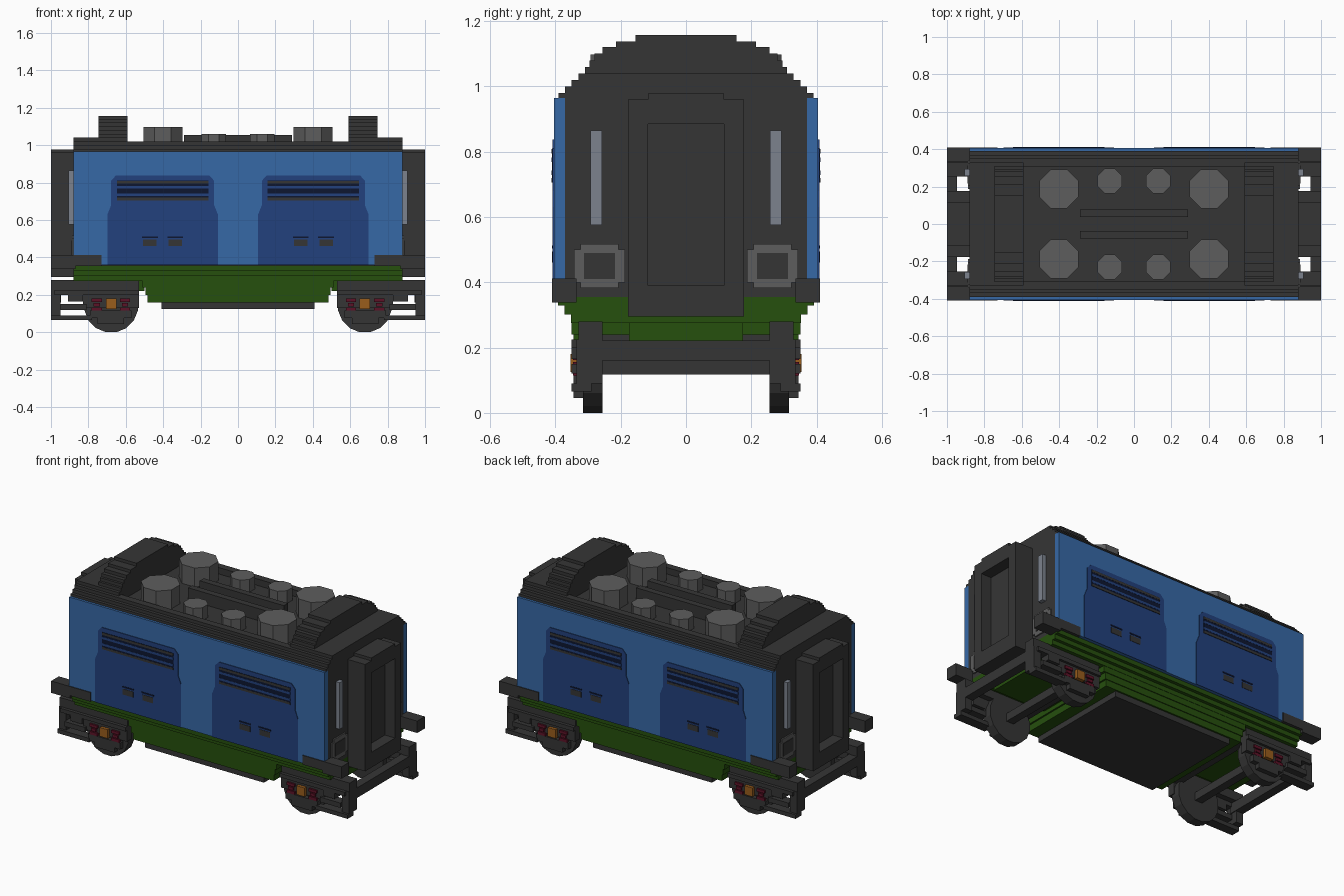
import bpy, bmesh, math
from mathutils import Matrix

cube = bpy.data.objects.get("Cube")
if cube:
    bpy.data.objects.remove(cube, do_unlink=True)


def colour(name, rgb):
    m = bpy.data.materials.new(name)
    m.use_nodes = True
    m.diffuse_color = (*rgb, 1)
    m.node_tree.nodes["Principled BSDF"].inputs["Base Color"].default_value = (*rgb, 1)
    return m


CHARCOAL = colour("charcoal", (0.036, 0.036, 0.036))
GREY = colour("mid grey", (0.11, 0.11, 0.11))
BLUE = colour("blue", (0.037, 0.14, 0.38))
NAVY = colour("navy", (0.016, 0.052, 0.205))
INK = colour("dark navy", (0.004, 0.008, 0.03))
GREEN = colour("green", (0.019, 0.08, 0.004))
SILVER = colour("silver", (0.2, 0.225, 0.27))
ORANGE = colour("orange", (0.32, 0.11, 0.012))
RED = colour("dark red", (0.11, 0.006, 0.02))
BOTH = (-1, 1)


def finish(name, bm, mat):
    bmesh.ops.recalc_face_normals(bm, faces=bm.faces)
    me = bpy.data.meshes.new(name)
    bm.to_mesh(me)
    bm.free()
    me.materials.append(mat)
    ob = bpy.data.objects.new(name, me)
    bpy.context.scene.collection.objects.link(ob)
    return ob


def boxes(name, mat, spans, mx=False, my=False):
    """Join boxes (x0, x1, y0, y1, z0, z1) in one object, mirrored if asked."""
    bm = bmesh.new()
    for x0, x1, y0, y1, z0, z1 in spans:
        for sx in BOTH if mx else (1,):
            for sy in BOTH if my else (1,):
                centre = Matrix.Translation((sx * (x0 + x1) / 2, sy * (y0 + y1) / 2, (z0 + z1) / 2))
                size = Matrix.Diagonal((x1 - x0, y1 - y0, z1 - z0, 1))
                bmesh.ops.create_cube(bm, size=1, matrix=centre @ size)
    return finish(name, bm, mat)


def layers(x0, x1, z, steps):
    """Stack of full-width slabs; each step is (half width, top)."""
    out = []
    for w, top in steps:
        out.append((x0, x1, -w, w, z, top))
        z = top
    return out


def drum(name, mat, centre, r, h, sides, axis="Z"):
    bm = bmesh.new()
    turn = Matrix.Rotation(math.pi / 2, 4, "X") if axis == "Y" else Matrix()
    spin = Matrix.Rotation(math.pi / sides, 4, "Z")
    bmesh.ops.create_cone(bm, cap_ends=True, segments=sides, radius1=r, radius2=r, depth=h,
                          matrix=Matrix.Translation(centre) @ turn @ spin)
    return finish(name, bm, mat)


def plate(name, mat, outline, y0, y1):
    """Extrude an x-z outline along y."""
    bm = bmesh.new()
    face = bm.faces.new([bm.verts.new((x, y0, z)) for x, z in outline])
    ext = bmesh.ops.extrude_face_region(bm, geom=[face])
    bmesh.ops.translate(bm, vec=(0, y1 - y0, 0),
                        verts=[v for v in ext["geom"] if isinstance(v, bmesh.types.BMVert)])
    return finish(name, bm, mat)


# Body shell and side walls
boxes("body_core", CHARCOAL, [(-0.88, 0.88, -0.37, 0.37, 0.355, 0.965)])
boxes("side_wall", BLUE, [(-0.88, 0.88, 0.37, 0.405, 0.36, 0.965)], my=True)

# Stepped roof with a sunken deck in the middle
rim = [(0.39, 0.98), (0.37, 1.0), (0.35, 1.02)]
boxes("roof_deck", CHARCOAL, [(-0.88, 0.88, -0.39, 0.39, 0.965, 0.98)])
boxes("roof_rails", CHARCOAL, [(-0.59, 0.59, 0.305, 0.37, 0.98, 1.0),
                               (-0.59, 0.59, 0.305, 0.35, 1.0, 1.02)], my=True)
boxes("roof_ends", CHARCOAL, layers(0.59, 0.88, 0.965, rim + [(0.33, 1.04)]), mx=True)
boxes("roof_humps", CHARCOAL, layers(0.59, 0.745, 1.04, [
    (0.31, 1.06), (0.295, 1.08), (0.28, 1.1), (0.255, 1.12), (0.215, 1.138), (0.155, 1.157)]), mx=True)
boxes("roof_bars", CHARCOAL, [(-0.29, 0.29, 0.037, 0.077, 0.98, 1.055)], my=True)
for sx in BOTH:
    for sy in BOTH:
        drum("large_fan", GREY, (sx * 0.402, sy * 0.188, 1.038), 0.113, 0.12, 8)
        drum("small_fan", GREY, (sx * 0.13, sy * 0.23, 1.02), 0.071, 0.08, 8)

# Dark side panels, with vents and latches
half = [(0.295, 0.36), (0.295, 0.63), (0.275, 0.68), (0.275, 0.81), (0.25, 0.838)]
for sx in BOTH:
    c = sx * 0.403
    outline = [(c + x, z) for x, z in half] + [(c - x, z) for x, z in reversed(half)]
    for sy in BOTH:
        plate("side_panel", NAVY, outline, sy * 0.4, sy * 0.409)
        y0, y1 = sorted((sy * 0.4, sy * 0.411))
        y2 = y0 - 0.001 if sy < 0 else y0
        y3 = y1 + 0.001 if sy > 0 else y1
        boxes("vent_slots", INK, [(c - 0.245, c + 0.245, y0, y1, 0.705, 0.81)])
        boxes("vent_slats", NAVY, [(c - 0.245, c + 0.245, y2, y3, z, z + 0.014)
                                   for z in (0.728, 0.768)])
        boxes("vent_lips", CHARCOAL, [(c - 0.245, c + 0.245, y2, y3, z, z + 0.014)
                                      for z in (0.705, 0.794)])
        boxes("latches", CHARCOAL, [(c + d - 0.036, c + d + 0.036, y0, y1, 0.46, 0.495)
                                    for d in (-0.068, 0.068)])
        boxes("latch_tops", INK, [(c + d - 0.042, c + d + 0.042, y0, y1, 0.503, 0.512)
                                  for d in (-0.068, 0.068)])

# End gangways: frame around a recessed door
boxes("gangway_frame", CHARCOAL, [
    (0.88, 1.0, 0.117, 0.177, 0.295, 0.96),
    (0.88, 1.0, -0.177, -0.117, 0.295, 0.96),
    (0.88, 1.0, -0.117, 0.117, 0.885, 0.978),
    (0.88, 1.0, -0.117, 0.117, 0.295, 0.39),
    (0.88, 0.93, -0.117, 0.117, 0.39, 0.885)], mx=True)

# End lamps and lower grey sockets
boxes("end_light_strip", SILVER, [(0.88, 0.905, 0.257, 0.293, 0.575, 0.865)], mx=True, my=True)
boxes("end_socket", GREY, [(0.88, 0.888, 0.187, 0.343, 0.4, 0.5),
                           (0.88, 0.888, 0.207, 0.323, 0.382, 0.518)], mx=True, my=True)
boxes("socket_hole", CHARCOAL, [(0.88, 0.891, 0.217, 0.313, 0.41, 0.49)], mx=True, my=True)

# Corner steps
boxes("corner_step", CHARCOAL, [(0.73, 0.89, 0.36, 0.41, 0.355, 0.412),
                                (0.87, 1.0, 0.335, 0.41, 0.338, 0.412)], mx=True, my=True)

# Green underframe and belly, stepping inward
boxes("underframe", GREEN, [(-0.88, 0.88, -w, w, z, z + 0.027)
                            for w, z in ((0.352, 0.275), (0.372, 0.302), (0.392, 0.329))])
boxes("belly", GREEN, [(-x, x, -w, w, z, z + 0.04)
                       for x, w, z in ((0.51, 0.35, 0.24), (0.495, 0.345, 0.2), (0.485, 0.34, 0.16))])
boxes("belly_plate", CHARCOAL, [(-0.41, 0.41, -0.33, 0.33, 0.125, 0.16)])
boxes("bogie_pivot", GREEN, [(0.5, 0.86, -0.175, 0.175, 0.22, 0.28)], mx=True)

# Bogies: side frames, cross beams, springs and axle boxes
boxes("bogie_side_frame", CHARCOAL, [
    (0.53, 1.0, 0.255, 0.33, 0.225, 0.28),
    (0.53, 0.98, 0.29, 0.35, 0.2, 0.225),
    (0.53, 0.83, 0.29, 0.335, 0.13, 0.2),
    (0.57, 0.79, 0.29, 0.345, 0.075, 0.115),
    (0.61, 0.75, 0.29, 0.345, 0.045, 0.075),
    (0.83, 0.91, 0.29, 0.35, 0.165, 0.2),
    (0.81, 0.95, 0.29, 0.35, 0.12, 0.15),
    (0.78, 1.0, 0.29, 0.35, 0.065, 0.09),
    (0.95, 1.0, 0.255, 0.335, 0.09, 0.225)], mx=True, my=True)
boxes("bogie_cross_beams", CHARCOAL, [(0.945, 1.0, -0.3, 0.3, 0.16, 0.222),
                                      (0.53, 0.57, -0.3, 0.3, 0.2, 0.24)], mx=True)
boxes("axle_box", ORANGE, [(0.65, 0.705, 0.33, 0.354, 0.125, 0.18)], mx=True, my=True)
boxes("springs", RED, [(x + a, x + b, 0.33, 0.346, z, z + 0.018)
                       for x in (0.577, 0.728)
                       for z, a, b in ((0.115, 0, 0.054), (0.138, 0.01, 0.044), (0.162, 0, 0.054))],
      mx=True, my=True)

# Wheels and axles
for sx in BOTH:
    for sy in BOTH:
        drum("wheel", CHARCOAL, (sx * 0.678, sy * 0.285, 0.142), 0.1448, 0.06, 16, "Y")
    boxes("axle", CHARCOAL, [(sx * 0.678 - 0.025, sx * 0.678 + 0.025, -0.26, 0.26, 0.117, 0.167)])
